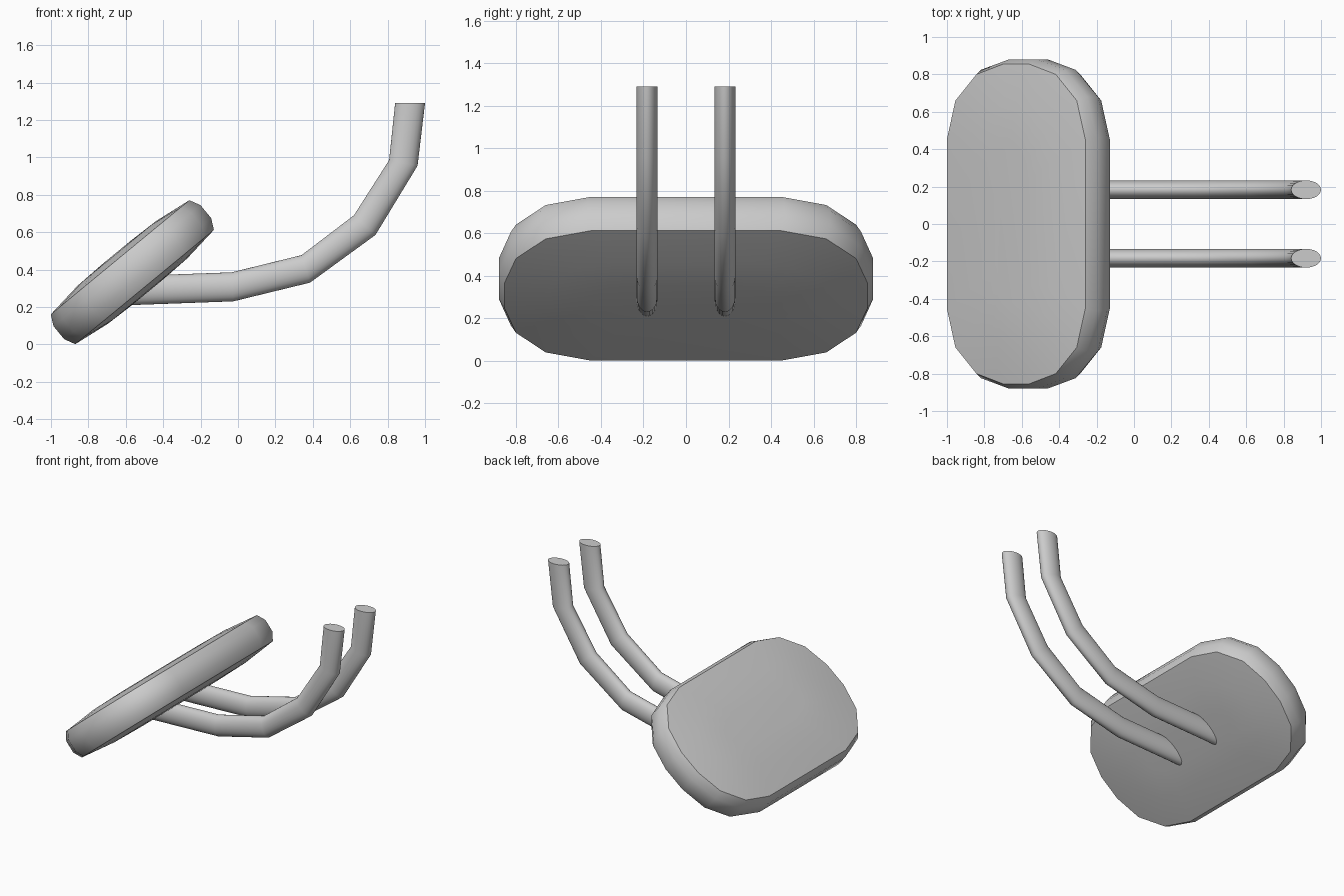
import bpy, bmesh, math
from mathutils import Vector

cube = bpy.data.objects.get("Cube")
if cube:
    bpy.data.objects.remove(cube, do_unlink=True)

grey = bpy.data.materials.new("light grey")
grey.use_nodes = True
grey.diffuse_color = (0.6, 0.6, 0.6, 1)
grey.node_tree.nodes["Principled BSDF"].inputs["Base Color"].default_value = (0.6, 0.6, 0.6, 1)


def loft(name, rings):
    """Skin a list of equal closed rings and cap both ends."""
    bm = bmesh.new()
    loops = [[bm.verts.new(p) for p in ring] for ring in rings]
    for a, b in zip(loops, loops[1:]):
        for i in range(len(a)):
            j = (i + 1) % len(a)
            bm.faces.new((a[i], a[j], b[j], b[i]))
    bm.faces.new(loops[0])
    bm.faces.new(loops[-1])
    bmesh.ops.recalc_face_normals(bm, faces=bm.faces)
    mesh = bpy.data.meshes.new(name)
    bm.to_mesh(mesh)
    bm.free()
    mesh.materials.append(grey)
    obj = bpy.data.objects.new(name, mesh)
    bpy.context.collection.objects.link(obj)
    bpy.ops.object.select_all(action='DESELECT')
    obj.select_set(True)
    bpy.context.view_layer.objects.active = obj
    bpy.ops.object.shade_smooth_by_angle(angle=math.radians(40))
    return obj


# Tilted cushion: rounded outline, bulging rim, slightly domed faces
centre = Vector((-0.565, 0, 0.386))
along = Vector((0.772, 0, 0.636))
normal = Vector((-0.636, 0, 0.772))
quarter = [(0.48, 0.45), (0.42, 0.66), (0.275, 0.8), (0.09, 0.855)]
half = quarter + [(-s, y) for s, y in reversed(quarter)]
outline = half + [(-s, -y) for s, y in half]

# (scale along the slope, scale in y, height off the middle plane)
levels = [(0.22, 0.5, 0.135), (0.57, 0.75, 0.13), (1, 1, 0.103), (1.06, 1.03, 0.045)]
levels += [(a, b, -h) for a, b, h in reversed(levels)]
loft("headrest_cushion",
     [[centre + along * s * a + Vector((0, y * b, 0)) + normal * h for s, y in outline]
      for a, b, h in levels])

# Bent oval posts: each joint is given by its upper and lower edge in x, z
joints = [((-0.65, 0.363), (-0.65, 0.207)),
          ((-0.035, 0.385), (-0.025, 0.23)),
          ((0.34, 0.477), (0.385, 0.33)),
          ((0.62, 0.69), (0.735, 0.585)),
          ((0.808, 0.985), (0.96, 0.955)),
          ((0.84, 1.29), (1.0, 1.29))]
SIDES = 24
for name, y in (("left_post", -0.183), ("right_post", 0.183)):
    rings = []
    for (x1, z1), (x2, z2) in joints:
        mid = Vector(((x1 + x2) / 2, y, (z1 + z2) / 2))
        arm = Vector(((x1 - x2) / 2, 0, (z1 - z2) / 2))
        rings.append([mid + arm * math.cos(t) + Vector((0, 0.05 * math.sin(t), 0))
                      for t in (2 * math.pi * k / SIDES for k in range(SIDES))])
    loft(name, rings)
